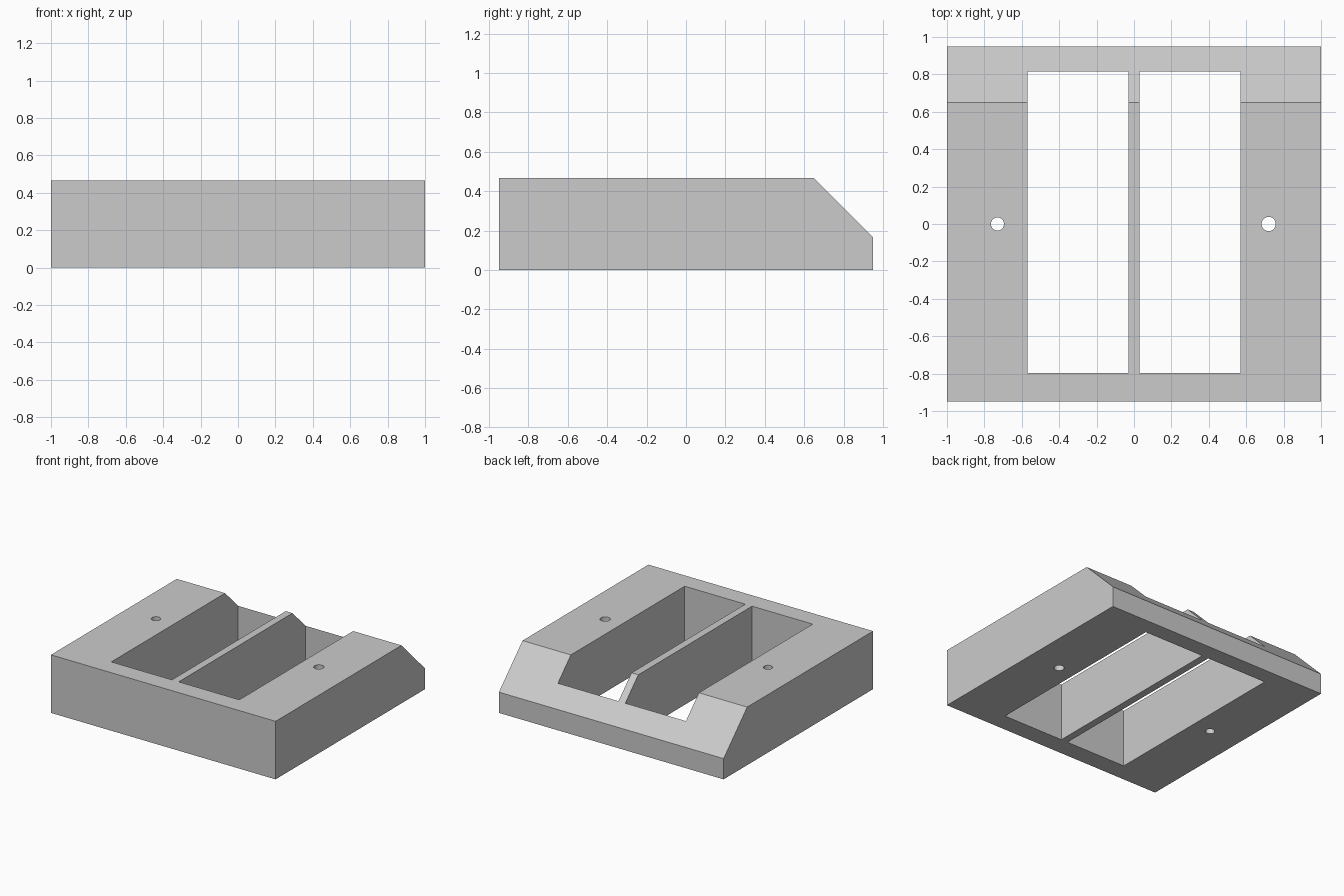
import bpy, bmesh
from mathutils import Matrix

cube = bpy.data.objects.get("Cube")
if cube:
    bpy.data.objects.remove(cube, do_unlink=True)

WIDTH, DEPTH, HEIGHT = 2.0, 1.9, 0.467
CHAMFER = 0.30

grey = bpy.data.materials.new("plain grey")
grey.use_nodes = True
grey.diffuse_color = (0.6, 0.6, 0.6, 1)
grey.node_tree.nodes["Principled BSDF"].inputs["Base Color"].default_value = (0.6, 0.6, 0.6, 1)


def add_object(name, bm):
    bmesh.ops.recalc_face_normals(bm, faces=bm.faces)
    mesh = bpy.data.meshes.new(name)
    bm.to_mesh(mesh)
    bm.free()
    mesh.materials.append(grey)
    obj = bpy.data.objects.new(name, mesh)
    bpy.context.collection.objects.link(obj)
    return obj


def slot_cutter(x0, x1, y0, y1):
    bm = bmesh.new()
    place = Matrix.Translation(((x0 + x1) / 2, (y0 + y1) / 2, HEIGHT / 2))
    size = Matrix.Diagonal((x1 - x0, y1 - y0, HEIGHT * 2, 1))
    bmesh.ops.create_cube(bm, size=1, matrix=place @ size)
    return add_object("slot_cutter", bm)


def hole_cutter(x, radius):
    bm = bmesh.new()
    bmesh.ops.create_cone(bm, cap_ends=True, segments=32, radius1=radius, radius2=radius,
                          depth=HEIGHT * 2, matrix=Matrix.Translation((x, 0, HEIGHT / 2)))
    return add_object("hole_cutter", bm)


# Block: side profile with a sloped back edge, extruded across the width
half = DEPTH / 2
profile = [(-half, 0), (half, 0), (half, HEIGHT - CHAMFER), (half - CHAMFER, HEIGHT), (-half, HEIGHT)]
bm = bmesh.new()
side = bm.faces.new([bm.verts.new((-WIDTH / 2, y, z)) for y, z in profile])
extruded = bmesh.ops.extrude_face_region(bm, geom=[side])["geom"]
bmesh.ops.translate(bm, vec=(WIDTH, 0, 0),
                    verts=[v for v in extruded if isinstance(v, bmesh.types.BMVert)])
block = add_object("slotted_block", bm)

# Two long slots with a thin divider, and a screw hole on each side
cutters = [slot_cutter(-0.57, -0.03, -0.797, 0.815), slot_cutter(0.03, 0.57, -0.797, 0.815),
           hole_cutter(-0.73, 0.035), hole_cutter(0.72, 0.038)]
for cutter in cutters:
    cut = block.modifiers.new("cut", 'BOOLEAN')
    cut.operation = 'DIFFERENCE'
    cut.solver = 'EXACT'
    cut.object = cutter

# Bake the cuts and drop the cutters
bpy.context.view_layer.update()
evaluated = block.evaluated_get(bpy.context.evaluated_depsgraph_get())
baked = bpy.data.meshes.new_from_object(evaluated)
block.modifiers.clear()
block.data = baked
for cutter in cutters:
    bpy.data.objects.remove(cutter, do_unlink=True)

# One material, with only the round hole walls smoothed
baked.materials.clear()
baked.materials.append(grey)
for poly in baked.polygons:
    poly.material_index = 0
bpy.ops.object.select_all(action='DESELECT')
block.select_set(True)
bpy.context.view_layer.objects.active = block
bpy.ops.object.shade_smooth_by_angle()
